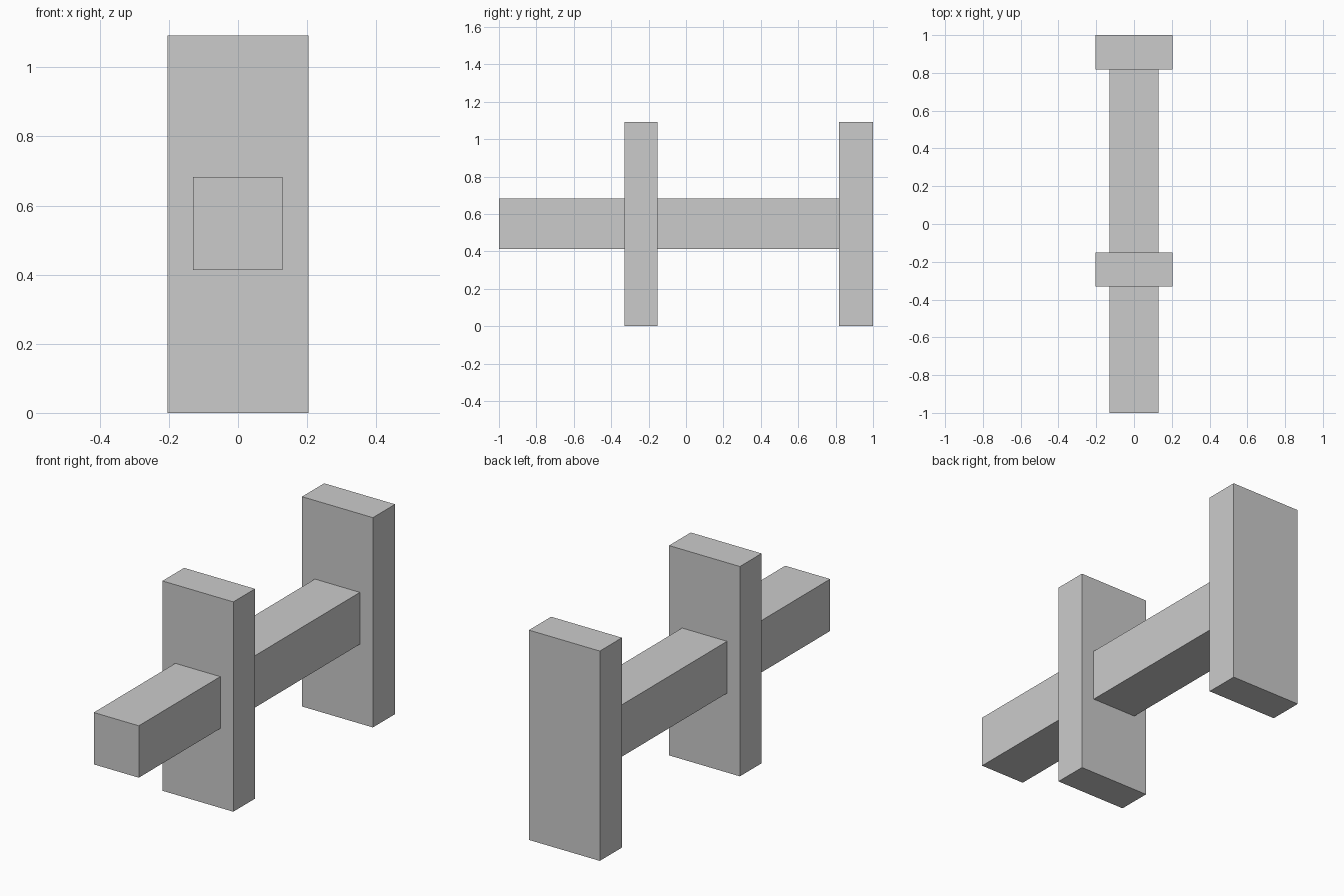
import bpy

if "Cube" in bpy.data.objects:
    bpy.data.objects.remove(bpy.data.objects["Cube"])


def box(name, x, y, z):
    """Add a box spanning the given (low, high) ranges."""
    spans = (x, y, z)
    bpy.ops.mesh.primitive_cube_add(size=1, location=[(a + b) / 2 for a, b in spans])
    obj = bpy.context.object
    obj.name = name
    obj.scale = [b - a for a, b in spans]
    bpy.ops.object.transform_apply(location=False, rotation=False, scale=True)
    return obj


# Upright plates
for name, y in (("middle_plate", (-0.33, -0.152)), ("end_plate", (0.818, 1.0))):
    box(name, (-0.204, 0.204), y, (0, 1.092))

# Horizontal beam running through the middle plate to the end plate
box("beam", (-0.13, 0.129), (-1.0, 0.818), (0.413, 0.683))
